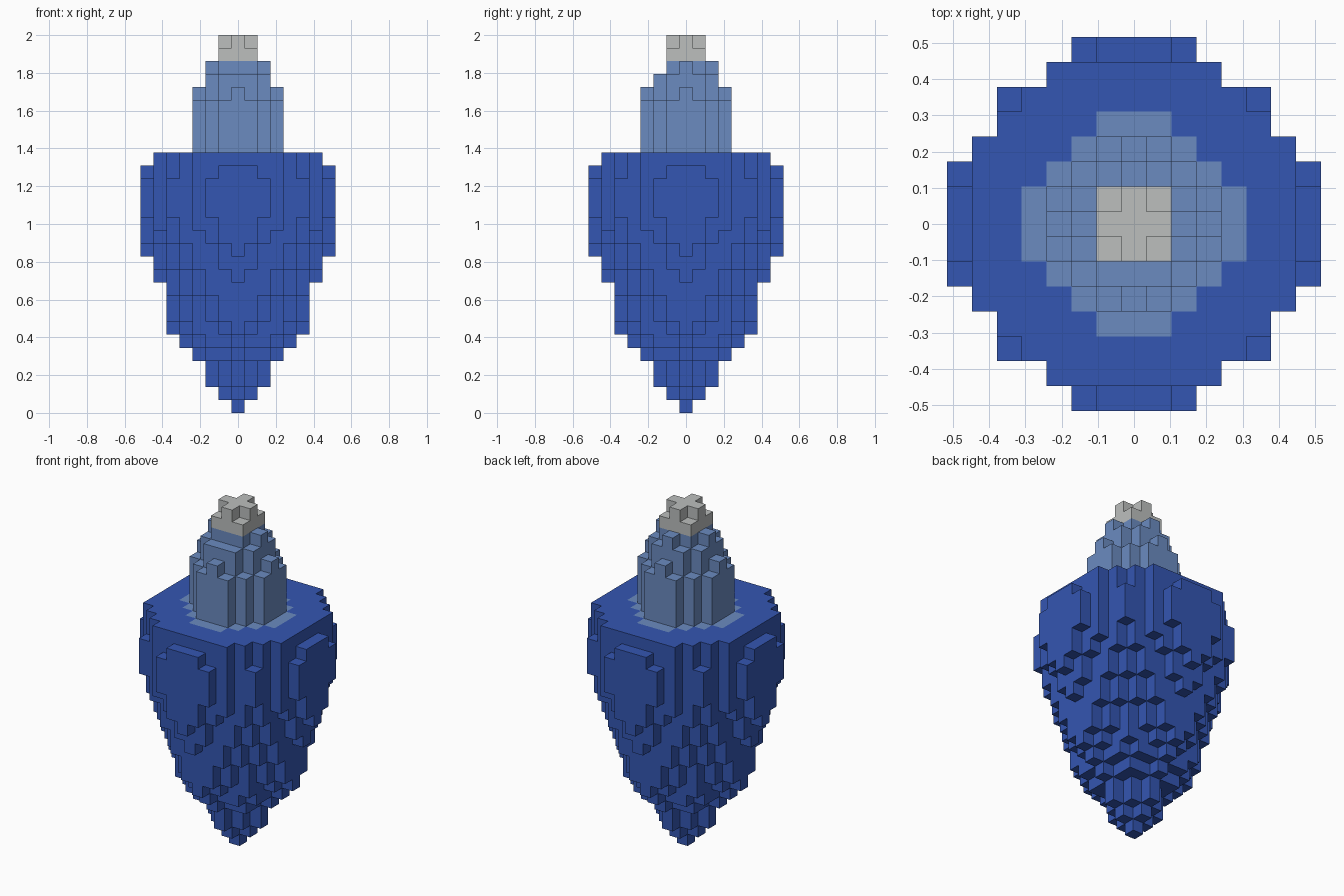
import bpy
import bmesh
from mathutils import Vector

if "Cube" in bpy.data.objects:
    bpy.data.objects.remove(bpy.data.objects["Cube"], do_unlink=True)

LAYERS = 29
CELL = 2 / LAYERS
SPAN = range(-7, 8)


def make_material(name, rgb):
    mat = bpy.data.materials.new(name)
    mat.use_nodes = True
    color = (*rgb, 1)
    mat.diffuse_color = color
    mat.node_tree.nodes["Principled BSDF"].inputs["Base Color"].default_value = color
    return mat


deep_blue = make_material("deep blue", (0.034, 0.093, 0.445))
pale_blue = make_material("pale blue", (0.147, 0.258, 0.527))
light_grey = make_material("light grey", (0.503, 0.521, 0.515))

# Each run of layers: count, reach of the rounded outline, limit along the axes
PROFILE = [
    (1, 0.3, 7), (1, 1.3, 7), (2, 2.3, 7), (1, 3.3, 7), (1, 4.3, 7),
    (1, 5.1, 7), (2, 5.7, 5), (1, 6.3, 5), (1, 6.3, 6), (1, 6.9, 6),
    (1, 7.1, 7), (1, 7.7, 7), (1, 7.9, 7), (3, 8.3, 7), (1, 7.9, 7),
    (1, 7.9, 6),
    (4, 3.8, 3), (1, 3.1, 3), (1, 2.7, 2), (1, 2.3, 2),
    (1, 1.7, 1), (1, 1.2, 1),
]


def reach(x, y):
    """Distance from the axis under an eight-sided outline."""
    return max(abs(x), abs(y)) + 0.6 * min(abs(x), abs(y))


# Fill the stepped solid layer by layer
cells = set()
level = 0
for count, radius, limit in PROFILE:
    for z in range(level, level + count):
        cells.update((x, y, z) for x in SPAN for y in SPAN
                     if reach(x, y) <= radius and max(abs(x), abs(y)) <= limit)
    level += count

# Small notch at the front of the neck's upper step
cells.discard((0, -2, 26))


def build_part(name, low, high, materials, rule=None):
    """Make the exposed block faces between two layers."""
    bm = bmesh.new()
    for cell in sorted(c for c in cells if low <= c[2] < high):
        for axis in range(3):
            for side in (-1, 1):
                normal = Vector((0, 0, 0))
                normal[axis] = side
                if tuple(int(a + b) for a, b in zip(cell, normal)) in cells:
                    continue
                u = Vector((0, 0, 0))
                u[(axis + 1) % 3] = 0.5
                v = normal.cross(u)
                centre = Vector(cell) + Vector((0, 0, 0.5)) + normal / 2
                corners = (-u - v, u - v, u + v, v - u)
                face = bm.faces.new([bm.verts.new((centre + c) * CELL)
                                     for c in corners])
                if rule:
                    face.material_index = rule(cell, normal)
    bmesh.ops.remove_doubles(bm, verts=bm.verts, dist=CELL / 100)
    mesh = bpy.data.meshes.new(name)
    bm.to_mesh(mesh)
    bm.free()
    for mat in materials:
        mesh.materials.append(mat)
    obj = bpy.data.objects.new(name, mesh)
    bpy.context.scene.collection.objects.link(obj)
    return obj


def collar_rule(cell, normal):
    """Pale ring painted on the body's flat top around the neck."""
    return int(normal.z > 0 and cell[2] == 19 and reach(cell[0], cell[1]) < 4.7)


# Tapered body, stepped neck and small cap
build_part("body", 0, 20, [deep_blue, pale_blue], collar_rule)
build_part("neck", 20, 27, [pale_blue])
build_part("cap", 27, LAYERS, [light_grey])
